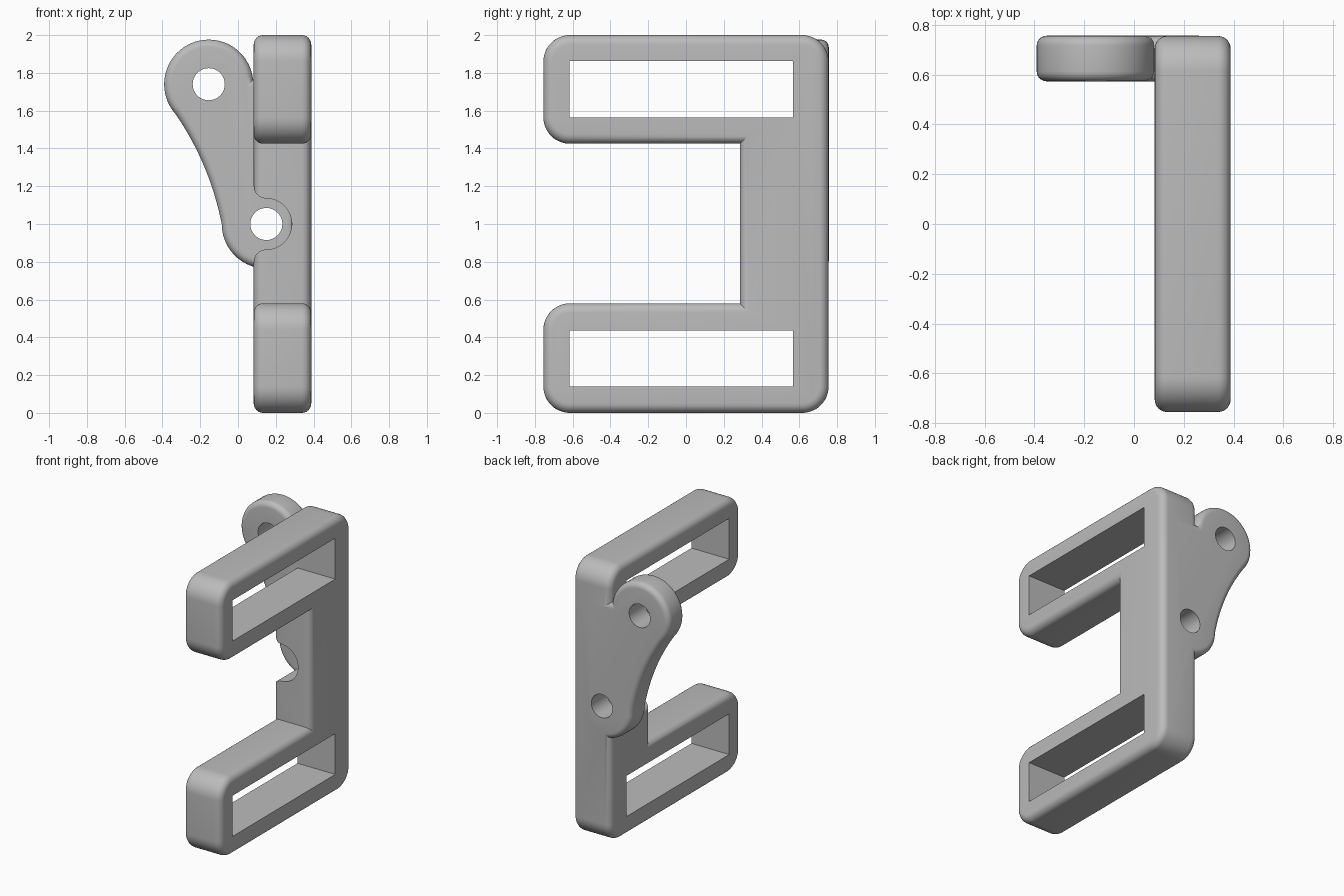
import bpy, bmesh, math

cube = bpy.data.objects.get("Cube")
if cube:
    bpy.data.objects.remove(cube, do_unlink=True)

grey = bpy.data.materials.new("plain grey")
grey.use_nodes = True
grey.diffuse_color = (0.5, 0.5, 0.5, 1)
grey.node_tree.nodes["Principled BSDF"].inputs["Base Color"].default_value = (0.5, 0.5, 0.5, 1)


def arc(cx, cz, r, start, end, steps=12):
    """Points along a circular arc, angles in degrees."""
    angles = [math.radians(start + (end - start) * i / steps) for i in range(steps + 1)]
    return [(cx + r * math.cos(a), cz + r * math.sin(a)) for a in angles]


def prism(name, outline, axis, low, high, bevel=0):
    """Extrude an outline along x (outline in y, z) or y (outline in x, z)."""
    def place(p, d):
        return (d, p[0], p[1]) if axis == "x" else (p[0], d, p[1])
    bm = bmesh.new()
    ends = [[bm.verts.new(place(p, d)) for p in outline] for d in (low, high)]
    caps = [bm.faces.new(ring) for ring in ends]
    count = len(outline)
    for i in range(count):
        j = (i + 1) % count
        bm.faces.new((ends[0][i], ends[0][j], ends[1][j], ends[1][i]))
    bmesh.ops.recalc_face_normals(bm, faces=bm.faces[:])
    if bevel:
        rims = list({e for f in caps for e in f.edges})
        bmesh.ops.bevel(bm, geom=rims, offset=bevel, segments=6, profile=0.5,
                        affect='EDGES', clamp_overlap=False)
        bmesh.ops.recalc_face_normals(bm, faces=bm.faces[:])
    mesh = bpy.data.meshes.new(name)
    bm.to_mesh(mesh)
    bm.free()
    mesh.materials.append(grey)
    obj = bpy.data.objects.new(name, mesh)
    bpy.context.collection.objects.link(obj)
    return obj


def combine(obj, other, operation):
    """Apply a boolean and discard the helper."""
    other.hide_render = True
    mod = obj.modifiers.new(operation.lower(), 'BOOLEAN')
    mod.operation, mod.solver, mod.object = operation, 'EXACT', other
    bpy.context.view_layer.objects.active = obj
    bpy.ops.object.modifier_apply(modifier=mod.name)
    bpy.data.objects.remove(other, do_unlink=True)


# Frame: upright spine with two rounded arms
back, front, r = 0.755, -0.755, 0.14
outline = (arc(back - r, r, r, -90, 0) + arc(back - r, 2 - r, r, 0, 90)
           + arc(front + r, 2 - r, r, 90, 180) + arc(front + r, 1.425 + r, r, 180, 270)
           + [(0.285, 1.425), (0.285, 0.58)]
           + arc(front + r, 0.58 - r, r, 90, 180) + arc(front + r, r, r, 180, 270))
frame = prism("slotted_frame", outline, "x", 0.083, 0.388, 0.05)

# Strap slots through both arms
for low, high in ((0.14, 0.437), (1.565, 1.863)):
    slot = prism("slot_cutter", [(-0.617, low), (0.567, low), (0.567, high), (-0.617, high)],
                 "x", -0.5, 0.8)
    combine(frame, slot, 'DIFFERENCE')

# Rounded clearance notch in front of the lower hole
notch = ([(-0.1, 1.2)] + arc(0.15, 1.202, 0.067, 180, 270, 8)
         + arc(0.15, 1.0, 0.135, 90, -90, 24)[1:]
         + arc(0.15, 0.798, 0.067, 90, 180, 8)[1:] + [(-0.1, 0.8)])
combine(frame, prism("notch_cutter", notch, "y", -0.2, 0.58), 'DIFFERENCE')

# Side lug: two round ends joined by a hollow curved edge
holes = ((-0.155, 1.74), (0.15, 1.0))
lug_r = 0.236
start, mid, end = (-0.332, 1.584), (-0.15, 1.32), (-0.086, 1.0)
curve = []
for i in range(1, 16):
    t = i / 16
    curve.append(tuple((1 - t) ** 2 * a + 2 * t * (1 - t) * b + t * t * c
                       for a, b, c in zip(start, mid, end)))
lug_outline = (arc(*holes[0], lug_r, 6, 221, 36) + curve
               + arc(*holes[1], lug_r, 180, 270, 18) + [(0.3, 0.8), (0.3, 1.765)])
lug = prism("side_lug", lug_outline, "y", 0.573, 0.756, 0.04)
combine(frame, lug, 'UNION')

# Pin holes
for x, z in holes:
    pin = prism("pin_cutter", arc(x, z, 0.085, 0, 350, 35), "y", 0.4, 1)
    combine(frame, pin, 'DIFFERENCE')

bpy.ops.object.select_all(action='DESELECT')
frame.select_set(True)
bpy.context.view_layer.objects.active = frame
bpy.ops.object.shade_smooth_by_angle(angle=math.radians(30))
